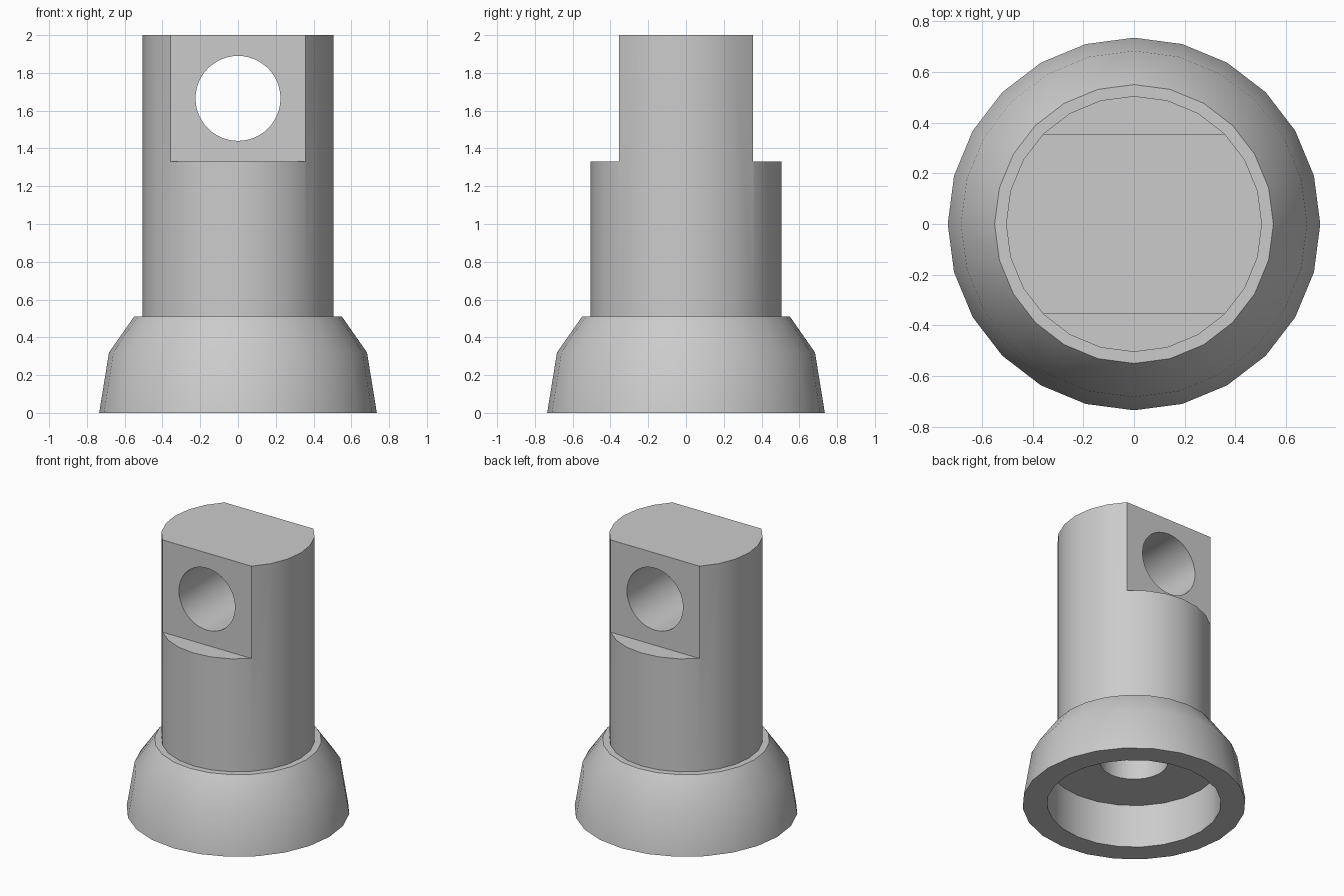
import bpy
import bmesh
from math import pi, radians
from mathutils import Matrix, Vector

cube = bpy.data.objects.get("Cube")
if cube:
    bpy.data.objects.remove(cube, do_unlink=True)

SIDES = 24
STEM_R, STEM_TOP, LEDGE_Z = 0.505, 2.0, 1.33
FLAT_Y = 0.356
HOLE_R, HOLE_Z = 0.225, 1.665

grey = bpy.data.materials.new("light grey")
grey.use_nodes = True
grey.diffuse_color = (0.6, 0.6, 0.6, 1)
grey.node_tree.nodes["Principled BSDF"].inputs["Base Color"].default_value = (0.6, 0.6, 0.6, 1)


def make_object(name, bm):
    bmesh.ops.recalc_face_normals(bm, faces=bm.faces)
    mesh = bpy.data.meshes.new(name)
    bm.to_mesh(mesh)
    bm.free()
    mesh.materials.append(grey)
    obj = bpy.data.objects.new(name, mesh)
    bpy.context.collection.objects.link(obj)
    return obj


def lathe(name, profile):
    bm = bmesh.new()
    verts = [bm.verts.new((r, 0, z)) for r, z in profile]
    edges = [bm.edges.new(pair) for pair in zip(verts, verts[1:])]
    bmesh.ops.spin(bm, geom=verts + edges, cent=(0, 0, 0), axis=(0, 0, 1),
                   angle=2 * pi, steps=SIDES, use_merge=True)
    bmesh.ops.remove_doubles(bm, verts=bm.verts, dist=1e-5)
    return make_object(name, bm)


def cut(target, cutter):
    cutter.hide_render = True
    mod = target.modifiers.new("cut", 'BOOLEAN')
    mod.operation = 'DIFFERENCE'
    mod.solver = 'EXACT'
    mod.object = cutter
    bpy.context.view_layer.objects.active = target
    bpy.ops.object.modifier_apply(modifier=mod.name)
    bpy.data.objects.remove(cutter, do_unlink=True)


# Flared foot with hollow underside and blind bore, carrying a round stem
body = lathe("socket_stem", [
    (0, 1.0), (HOLE_R, 1.0), (HOLE_R, 0.315), (0.573, 0.315), (0.573, 0),
    (0.735, 0), (0.683, 0.32), (0.55, 0.51), (STEM_R, 0.51),
    (STEM_R, STEM_TOP), (0, STEM_TOP)])

# Flats on the front and back of the head
for side in (-1, 1):
    bm = bmesh.new()
    bmesh.ops.create_cube(bm, size=1, matrix=Matrix.Translation(
        Vector((0, side * (FLAT_Y + 0.5), LEDGE_Z + 0.5))) @ Matrix.Diagonal((2, 1, 1, 1)))
    cut(body, make_object("flat_cutter", bm))

# Cross hole through the head
bm = bmesh.new()
bmesh.ops.create_cone(bm, cap_ends=True, segments=48, radius1=HOLE_R, radius2=HOLE_R,
                      depth=2, matrix=Matrix.Translation((0, 0, HOLE_Z))
                      @ Matrix.Rotation(pi / 2, 4, 'X'))
cut(body, make_object("cross_hole_cutter", bm))

# Smooth the round walls, keep the hard edges
bpy.ops.object.select_all(action='DESELECT')
body.select_set(True)
bpy.context.view_layer.objects.active = body
bpy.ops.object.shade_smooth_by_angle(angle=radians(30))
